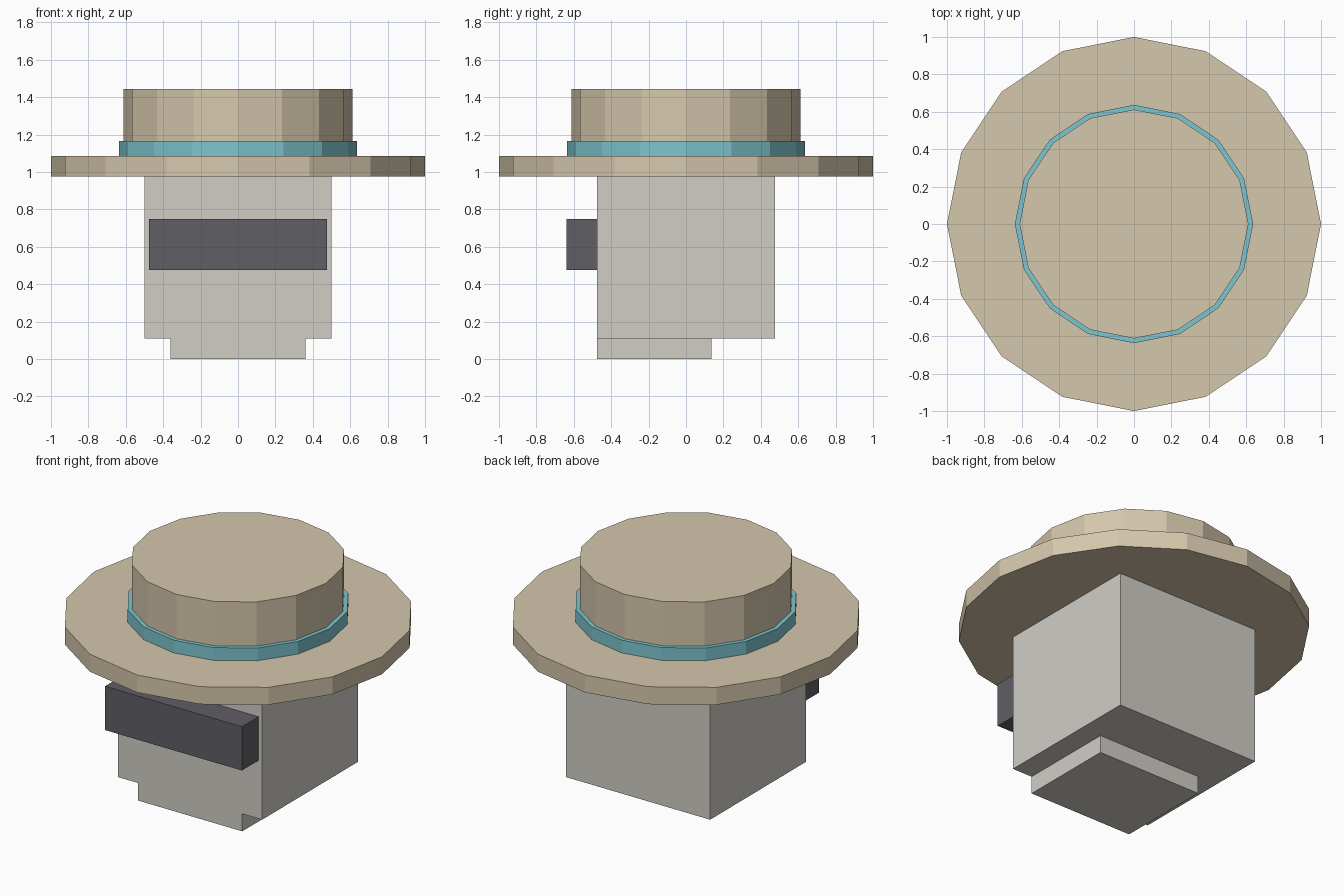
import bpy

if "Cube" in bpy.data.objects:
    bpy.data.objects.remove(bpy.data.objects["Cube"])


def material(name, rgb):
    """Flat material from 0-255 display colour, stored as linear values."""
    m = bpy.data.materials.new(name)
    lin = [((c / 255 + 0.055) / 1.055) ** 2.4 for c in rgb]
    m.diffuse_color = (*lin, 1.0)
    m.use_nodes = True
    m.node_tree.nodes["Principled BSDF"].inputs["Base Color"].default_value = m.diffuse_color
    return m


straw = material("straw_tan", (213, 199, 172))
stone = material("pale_grey", (209, 206, 198))
dark = material("dark_grey", (96, 94, 101))
teal = material("teal_band", (125, 197, 207))


def finish(name, mat):
    ob = bpy.context.object
    ob.name = name
    ob.data.materials.append(mat)
    return ob


def box(name, mat, x, y, z):
    """Axis-aligned box from (min, max) ranges."""
    mid = [(r[0] + r[1]) / 2 for r in (x, y, z)]
    bpy.ops.mesh.primitive_cube_add(size=1, location=mid)
    ob = finish(name, mat)
    ob.scale = [r[1] - r[0] for r in (x, y, z)]
    bpy.ops.object.transform_apply(location=False, rotation=False, scale=True)
    return ob


def disc(name, mat, radius, z0, z1):
    """Sixteen-sided upright cylinder."""
    bpy.ops.mesh.primitive_cylinder_add(
        vertices=16, radius=radius, depth=z1 - z0, location=(0, 0, (z0 + z1) / 2))
    return finish(name, mat)


# Head with a stepped chin flush with the face
box("head", stone, (-0.5, 0.5), (-0.475, 0.475), (0.11, 0.975))
box("chin", stone, (-0.362, 0.362), (-0.475, 0.135), (0.0, 0.11))

# Bar projecting from the face
box("visor", dark, (-0.475, 0.475), (-0.64, -0.475), (0.475, 0.75))

# Hat: wide brim, band and crown
disc("hat_brim", straw, 1.0, 0.975, 1.085)
disc("hat_band", teal, 0.637, 1.085, 1.165)
disc("hat_crown", straw, 0.612, 1.165, 1.443)
